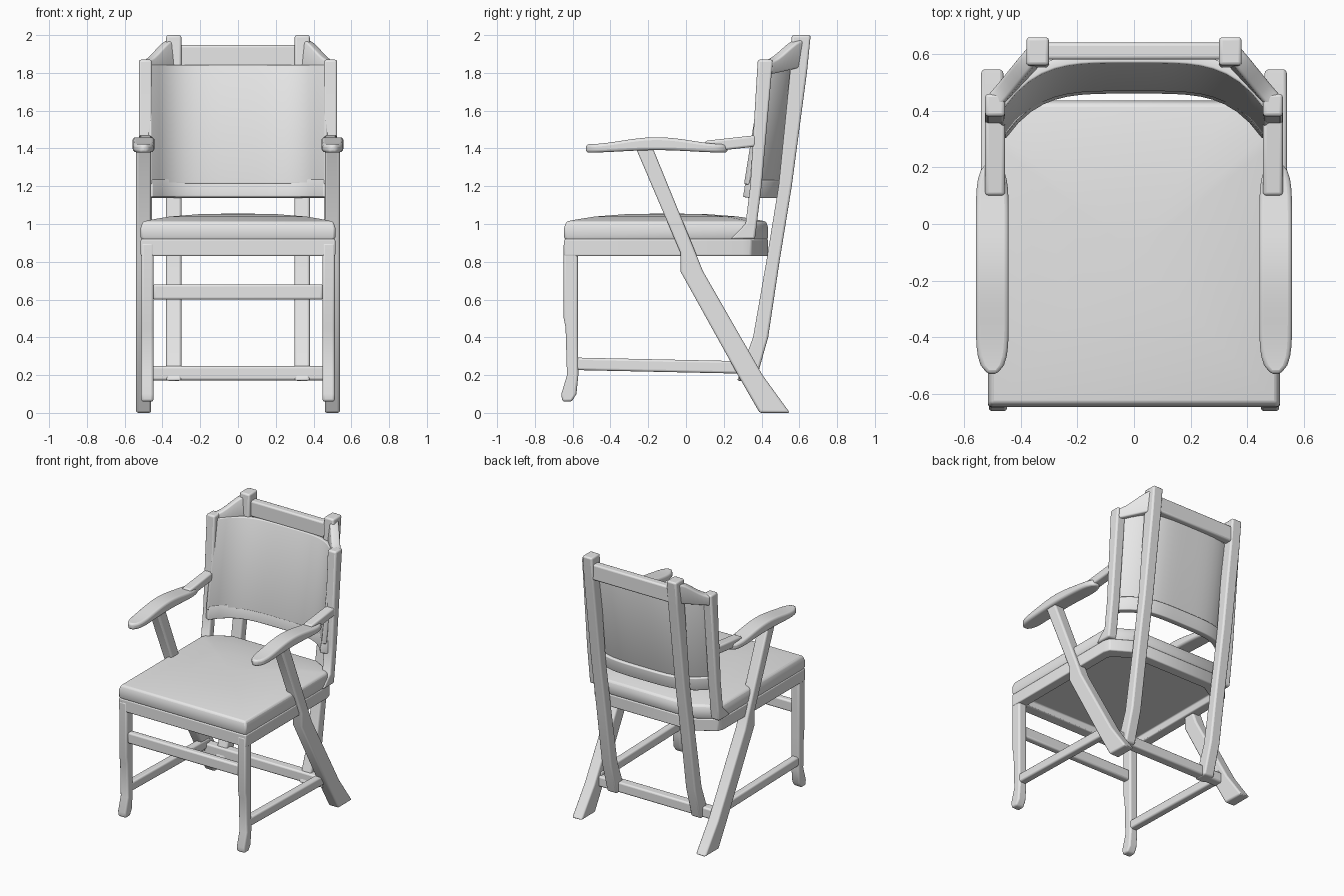
import bpy, bmesh
from math import radians, sin, pi
from mathutils import Vector

default_cube = bpy.data.objects.get("Cube")
if default_cube:
    bpy.data.objects.remove(default_cube)

grey = bpy.data.materials.new("pale grey")
grey.use_nodes = True
grey.diffuse_color = (.8, .8, .8, 1)
grey.node_tree.nodes["Principled BSDF"].inputs["Base Color"].default_value = grey.diffuse_color

SMOOTH_ANGLE = radians(40)
SIDE_X = .49       # centre line of arms, stiles and diagonal legs
POST_X = .34       # centre line of the tall rear posts
SEAT_HALF = .515   # half width of the seat
SEAT_FRONT = -.645
BACK_HALF = .475   # half width of the curved back
BACK_TOP = 1.84    # height at which the back's plan curve is given
LEAN = .16         # backward lean of the back per unit of height


def finish(name, bm, bevel=.012, mirror=False, solid=0):
    """Turn a bmesh into a softened, smooth-shaded object."""
    bmesh.ops.recalc_face_normals(bm, faces=bm.faces)
    mesh = bpy.data.meshes.new(name)
    bm.to_mesh(mesh)
    bm.free()
    mesh.materials.append(grey)
    part = bpy.data.objects.new(name, mesh)
    bpy.context.collection.objects.link(part)
    if solid:
        thicken = part.modifiers.new("Thickness", 'SOLIDIFY')
        thicken.thickness, thicken.offset = solid, 0
        thicken.use_even_offset = True
    soften = part.modifiers.new("Round edges", 'BEVEL')
    soften.width, soften.segments = bevel, 3
    soften.limit_method, soften.angle_limit = 'ANGLE', SMOOTH_ANGLE
    if mirror:
        part.modifiers.new("Mirror", 'MIRROR').use_mirror_merge = False
    bpy.ops.object.select_all(action='DESELECT')
    part.select_set(True)
    bpy.context.view_layer.objects.active = part
    bpy.ops.object.shade_smooth_by_angle(angle=SMOOTH_ANGLE)


def loft(name, rings, **options):
    """Skin a list of closed rings and cap both ends."""
    bm = bmesh.new()
    rows = [[bm.verts.new(point) for point in ring] for ring in rings]
    count = len(rows[0])
    for lower, upper in zip(rows, rows[1:]):
        for i in range(count):
            j = (i + 1) % count
            bm.faces.new((lower[i], lower[j], upper[j], upper[i]))
    bm.faces.new(rows[0])
    bm.faces.new(rows[-1])
    finish(name, bm, **options)


def rectangle(centre, across, along):
    """Four corners around a centre, from two half-extent vectors."""
    return [centre - across - along, centre + across - along,
            centre + across + along, centre - across + along]


def uprights(name, x, width, stations):
    """Mirrored pair of posts through stations of (height, y, depth)."""
    across = Vector((width / 2, 0, 0))
    loft(name, [rectangle(Vector((x, y, z)), across, Vector((0, depth / 2, 0)))
                for z, y, depth in stations], mirror=True)


def beam(name, start, end, width, height, **options):
    """Straight rail between two points."""
    start, end = Vector(start), Vector(end)
    up = Vector((0, 0, height / 2))
    across = (end - start).cross(up).normalized() * width / 2
    loft(name, [rectangle(centre, across, up) for centre in (start, end)], **options)


def cross_rail(name, half, y, z, width, height):
    """Straight rail running from side to side."""
    beam(name, (-half, y, z), (half, y, z), width, height)


def leaning_sheet(name, path, thickness, **options):
    """Thick sheet leaning with the back, along (x, y, bottom, top)."""
    bm = bmesh.new()
    rows = [[bm.verts.new((x, y + LEAN * (z - BACK_TOP), z)) for z in (bottom, top)]
            for x, y, bottom, top in path]
    for here, there in zip(rows, rows[1:]):
        bm.faces.new((here[0], there[0], there[1], here[1]))
    finish(name, bm, solid=thickness, **options)


def steps(count):
    """Evenly spaced values from zero to one."""
    return [i / count for i in range(count + 1)]


# Legs and posts, listed from the bottom up
uprights("front_legs", .48, .065, [
    (.06, -.63, .05), (.1, -.62, .08), (.2, -.6, .06), (.45, -.605, .065), (.5, -.61, .075),
    (.9, -.61, .075)])
uprights("rear_posts", POST_X, .08, [
    (.17, .32, .1), (.4, .395, .08), (.8, .46, .07), (1.2, .525, .07), (1.8, .595, .09),
    (2, .61, .1)])
uprights("diagonal_legs", .5, .08, [
    (0, .47, .16), (.2, .34, .13), (.75, .03, .12), (.85, .01, .08), (1.4, -.22, .09)])
uprights("back_stiles", SIDE_X, .07, [
    (.92, .3, .13), (1, .345, .06), (1.2, .37, .06), (1.87, .42, .08)])

# Arm pads: round-ended in plan, with a gently arched top
pads = []
for t in steps(24):
    end = min(abs(2 * t - 1), .99)
    half_width = .058 * (1 - end ** 8) ** .5
    y = -.53 + .75 * t
    arch = sin(pi * t) ** 2
    centre = Vector((.5, y, 1.4 + .025 * arch))
    pads.append(rectangle(centre, Vector((half_width, 0, 0)),
                          Vector((0, 0, .022 + .012 * arch))))
loft("arm_pads", pads, mirror=True, bevel=.015)
beam("arm_necks", (SIDE_X, .1, 1.41), (SIDE_X, .37, 1.44), .07, .06, mirror=True)

# Seat outline with clipped rear corners, shared by frame and cushion
half_plan = [(SEAT_HALF, SEAT_FRONT), (SEAT_HALF, .3), (.5, .345), (.35, .435)]
seat_plan = half_plan + [(-x, y) for x, y in reversed(half_plan)]


def seat_ring(scale, z):
    middle = -.1
    return [(x * scale, middle + (y - middle) * scale, z) for x, y in seat_plan]


# Frame with a recessed underside
loft("seat_frame", [seat_ring(.86, .88), seat_ring(.86, .83), seat_ring(1, .83),
                    seat_ring(1, .92)], bevel=.008)

# Cushion: upright border, then a domed crown
crown = [seat_ring(scale, 1.055 - .045 * scale ** 3) for scale in (.98, .9, .7, .4, .1)]
loft("seat_cushion", [seat_ring(.98, .91), seat_ring(1, .93), seat_ring(1, .98)] + crown)

# Stretchers
cross_rail("front_stretcher", .45, -.61, .64, .05, .08)
cross_rail("rear_stretcher", SIDE_X, .315, .21, .07, .075)
beam("side_stretchers", (.48, -.6, .26), (.48, .33, .24), .055, .066, mirror=True)

# Top rail, and stepped wings sweeping up from stiles to posts
cross_rail("top_rail", POST_X, .61, 1.89, .06, .115)
wing = []
for t in steps(8):
    rise = t * t * (3 - 2 * t)
    wing.append((.5 - .155 * t, .425 + .165 * t, 1.79 + .04 * t, 1.865 + .115 * rise))
leaning_sheet("wing_rails", wing, .06, mirror=True)


def curved_back(name, offset, bottom, top, thickness):
    """Sheet that is flat in the middle and wraps forward at both sides."""
    path = []
    for t in steps(20):
        side = 2 * t - 1
        path.append((BACK_HALF * side, .598 + offset - .17 * side ** 4, bottom, top))
    leaning_sheet(name, path, thickness, bevel=.007)


# Lower rail and upholstered panel
curved_back("lower_rail", 0, 1.14, 1.235, .055)
curved_back("back_panel", -.012, 1.21, BACK_TOP, .035)
